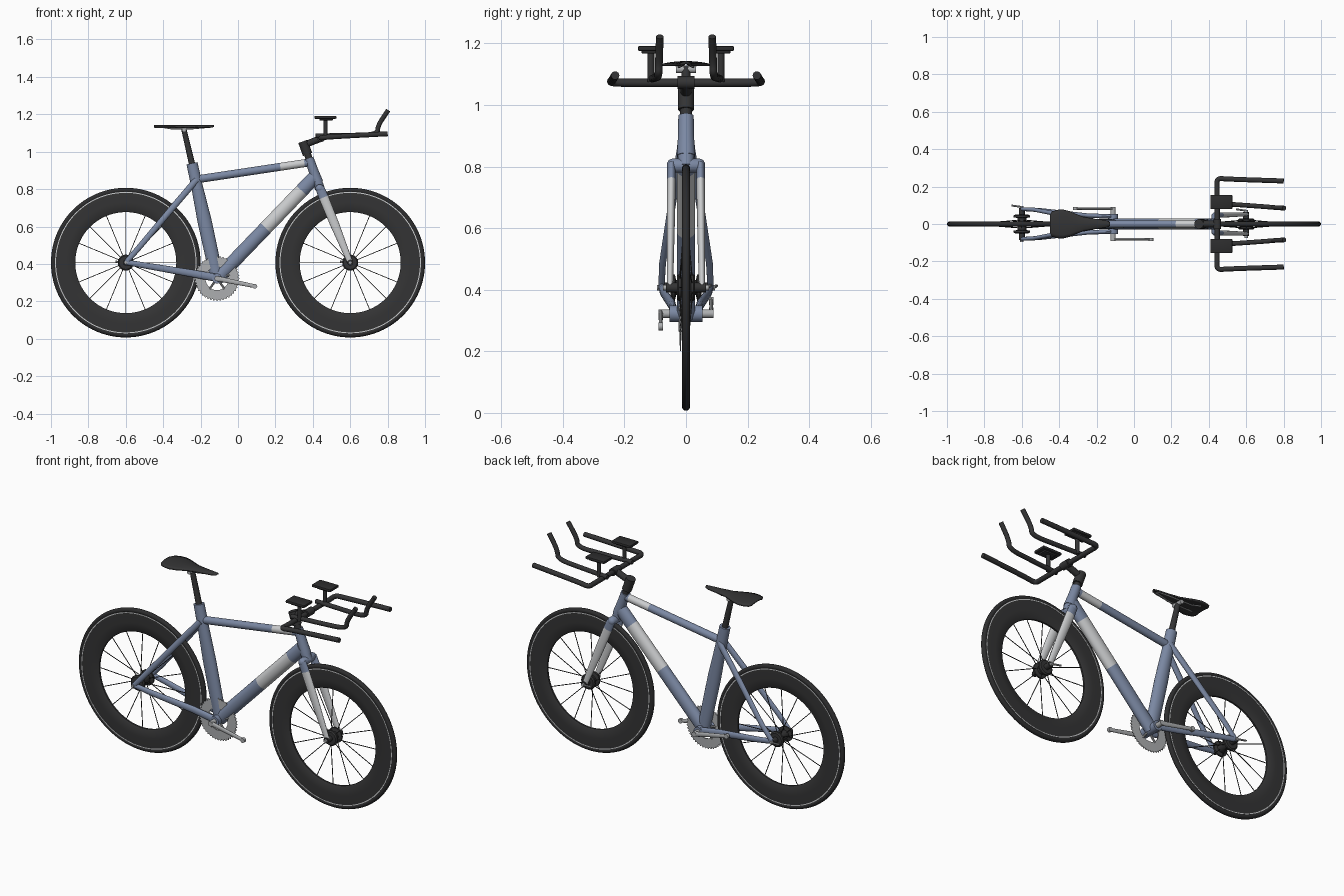
import bpy, bmesh, math
from mathutils import Vector

if "Cube" in bpy.data.objects:
    bpy.data.objects.remove(bpy.data.objects["Cube"])


def material(name, rgb):
    m = bpy.data.materials.new(name)
    m.diffuse_color = (*rgb, 1)
    m.use_nodes = True
    m.node_tree.nodes["Principled BSDF"].inputs["Base Color"].default_value = m.diffuse_color
    return m


BLUE = material("slate blue paint", (0.20, 0.25, 0.37))
WHITE = material("pale grey paint", (0.60, 0.61, 0.62))
SILVER = material("silver metal", (0.42, 0.43, 0.44))
BLACK = material("black rubber", (0.026, 0.026, 0.027))
DARK = material("dark carbon", (0.034, 0.034, 0.035))


def finish(name, bm, mats, angle=35):
    bmesh.ops.recalc_face_normals(bm, faces=bm.faces)
    me = bpy.data.meshes.new(name)
    bm.to_mesh(me)
    bm.free()
    for m in mats:
        me.materials.append(m)
    me.shade_smooth()
    me.set_sharp_from_angle(angle=math.radians(angle))
    ob = bpy.data.objects.new(name, me)
    bpy.context.collection.objects.link(ob)
    return ob


def tube(name, pts, mats, rule=None, n=16):
    """Sweep an ellipse along pts = [(x, y, z, lateral radius, other radius)]."""
    bm = bmesh.new()
    P = [Vector(p[:3]) for p in pts]
    side, rings = Vector((0, 1, 0)), []
    for i, p in enumerate(pts):
        t = (P[min(i + 1, len(P) - 1)] - P[max(i - 1, 0)]).normalized()
        if abs(side.dot(t)) > 0.98:
            side = Vector((1, 0, 0))
        side = (side - t * side.dot(t)).normalized()
        up = t.cross(side)
        a, b = p[3], p[-1]
        rings.append([bm.verts.new(P[i] + side * a * math.cos(k * math.tau / n)
                                   + up * b * math.sin(k * math.tau / n)) for k in range(n)])
    for i in range(len(rings) - 1):
        for k in range(n):
            j = (k + 1) % n
            f = bm.faces.new((rings[i][k], rings[i][j], rings[i + 1][j], rings[i + 1][k]))
            f.material_index = rule[i] if rule else 0
    bm.faces.new(rings[0])
    f = bm.faces.new(rings[-1])
    f.material_index = rule[-1] if rule else 0
    return finish(name, bm, mats)


def rod(name, a, b, r, mat, r2=None, n=16):
    return tube(name, [(*a, r), (*b, r2 or r)], [mat], n=n)


def along(a, b, t, *radii):
    return (*Vector(a).lerp(Vector(b), t), *radii)


def rounded(path, r, steps=3):
    """Round the corners of a path by cutting them repeatedly."""
    P = [Vector(p) for p in path]
    for _ in range(steps):
        Q = [P[0]]
        for a, b in zip(P, P[1:]):
            Q += [a.lerp(b, 0.25), a.lerp(b, 0.75)]
        P = Q + [P[-1]]
    return [(*p, r) for p in P]


def lathe(name, profile, centre, mat, n=96, tooth=0):
    """Spin a closed (radius, y) profile around the y axis."""
    bm = bmesh.new()
    top = max(r for r, _ in profile)
    rings = []
    for k in range(n):
        a = k * math.tau / n
        ring = []
        for r, y in profile:
            q = r - (tooth if r == top and k % 2 else 0)
            ring.append(bm.verts.new((centre[0] + q * math.cos(a), centre[1] + y,
                                      centre[2] + q * math.sin(a))))
        rings.append(ring)
    m = len(profile)
    for k in range(n):
        A, B = rings[k], rings[(k + 1) % n]
        for i in range(m):
            j = (i + 1) % m
            bm.faces.new((A[i], A[j], B[j], B[i]))
    return finish(name, bm, [mat])


def box(name, lo, hi, mat, bevel=0.004):
    bm = bmesh.new()
    bmesh.ops.create_cube(bm, size=1)
    for v in bm.verts:
        v.co = [(l + h) / 2 + c * (h - l) for l, h, c in zip(lo, hi, v.co)]
    bmesh.ops.bevel(bm, geom=bm.edges[:], offset=bevel, segments=2, affect='EDGES', profile=0.5)
    return finish(name, bm, [mat])


AZ = 0.407                       # axle height
BB = (-0.112, 0, 0.322)          # bottom bracket

# Wheels
for label, cx, hub in (("rear", -0.6, 0.05), ("front", 0.6, 0.03)):
    c = (cx, 0, AZ)
    ring = [(0.3865 + 0.0135 * math.cos(a), 0.0135 * math.sin(a))
            for a in (i * math.tau / 12 for i in range(12))]
    lathe(label + "_tyre", ring, c, BLACK)
    lathe(label + "_rim", [(0.270, -0.005), (0.277, -0.010), (0.32, -0.0135), (0.383, -0.011),
                           (0.383, 0.011), (0.32, 0.0135), (0.277, 0.010), (0.270, 0.005)], c, DARK)
    lathe(label + "_rim_band", [(0.373, -0.0125), (0.378, -0.0125),
                                (0.378, 0.0125), (0.373, 0.0125)], c, WHITE)
    tube(label + "_hub", [(cx, y, AZ, r) for y, r in (
        (-hub, 0.036), (-hub + 0.005, 0.043), (-hub + 0.014, 0.043), (-hub + 0.018, 0.024),
        (hub - 0.018, 0.024), (hub - 0.014, 0.043), (hub - 0.005, 0.043), (hub, 0.036))],
        [DARK], n=24)
    rod(label + "_axle", (cx, -hub - 0.035, AZ), (cx, hub + 0.035, AZ), 0.016, DARK)
    for k in range(16):
        a = k * math.tau / 16
        d = Vector((math.cos(a), 0, math.sin(a)))
        s = 0.02 if k % 2 else -0.02
        rod(f"{label}_spoke", Vector(c) + d * 0.03 + Vector((0, s, 0)),
            Vector(c) + d * 0.275, 0.0022, DARK, n=6)
    w = hub + 0.045
    rod(label + "_skewer", (cx, -w, AZ), (cx, w, AZ), 0.009, SILVER, n=12)
    rod(label + "_skewer_lever", (cx, w - 0.004, AZ), (cx - 0.055, w + 0.004, AZ + 0.006), 0.005,
        SILVER, n=8)

# Frame tubes
st_top = (-0.246, 0, 0.938)
tube("seat_tube", [along(BB, st_top, t, a, b) for t, a, b in (
    (0, 0.027, 0.036), (0.5, 0.027, 0.038), (0.8, 0.027, 0.031), (1, 0.026, 0.030))], [BLUE], n=24)
tt = (-0.215, 0, 0.853), (0.385, 0, 0.943)
tube("top_tube", [along(*tt, t, 0.020, 0.021) for t in (0, 0.735, 0.95, 1)],
     [BLUE, WHITE], (0, 1, 0), 24)
dt = BB, (0.408, 0, 0.862)
tube("down_tube", [along(*dt, t, 0.030, 0.037) for t in (0, 0.50, 0.87, 1)],
     [BLUE, WHITE], (0, 1, 0), 24)


def steer(z):                    # point on the steering axis
    return (0.38 + (0.963 - z) * 0.36, 0, z)


tube("head_tube", [(*steer(z), r) for z, r in (
    (0.835, 0.029), (0.85, 0.029), (0.90, 0.026), (0.965, 0.025))], [BLUE], n=24)
rod("bottom_bracket_shell", (BB[0], -0.053, BB[2]), (BB[0], 0.053, BB[2]), 0.027, BLUE, n=24)
for s in (1, -1):
    tube("seat_stay", [(-0.222, s * 0.018, 0.850, 0.013, 0.017), (-0.34, s * 0.04, 0.712, 0.013, 0.017),
                       (-0.53, s * 0.076, 0.487, 0.011, 0.015), (-0.6, s * 0.08, AZ, 0.010, 0.014)], [BLUE])
    tube("chain_stay", [(-0.112, s * 0.040, 0.325, 0.012, 0.021), (-0.25, s * 0.045, 0.350, 0.012, 0.020),
                        (-0.5, s * 0.074, 0.392, 0.011, 0.016), (-0.605, s * 0.08, 0.410, 0.010, 0.014)], [BLUE])

# Fork
rod("fork_steerer", steer(0.80), steer(0.84), 0.026, BLUE, n=24)
tube("fork_crown", [(0.437, y, 0.803, r, r) for y, r in (
    (-0.062, 0.008), (-0.056, 0.018), (-0.045, 0.023), (0.045, 0.023), (0.056, 0.018), (0.062, 0.008))],
    [BLUE], n=20)
for s in (1, -1):
    a, b = (0.437, s * 0.047, 0.808), (0.6, s * 0.052, AZ)
    tube("fork_leg", [along(a, b, t, u, v) for t, u, v in (
        (0, 0.014, 0.024), (0.13, 0.014, 0.026), (0.5, 0.013, 0.024), (1, 0.010, 0.015))],
        [BLUE, WHITE], (0, 1, 1), 20)

# Crankset
lathe("chainring", [(0.062, -0.021), (0.121, -0.020), (0.121, -0.016), (0.062, -0.015)],
      BB, SILVER, n=88, tooth=0.009)
for k in range(5):
    a = math.radians(90 + 72 * k)
    rod("chainring_arm", (BB[0], -0.018, BB[2]),
        (BB[0] + 0.07 * math.cos(a), -0.018, BB[2] + 0.07 * math.sin(a)), 0.006, SILVER, n=8)
rod("crank_axle", (BB[0], -0.09, BB[2]), (BB[0], 0.09, BB[2]), 0.014, SILVER)
for s, ex, ez in ((-1, 0.09, 0.281), (1, -0.314, 0.363)):
    y = s * 0.082
    tube("crank_arm", [(BB[0], y, BB[2], 0.007, 0.014), (ex, y, ez, 0.006, 0.010)], [SILVER])
    rod("crank_end", (ex, y - 0.008, ez), (ex, y + 0.008, ez), 0.013, SILVER)

# Seat post and saddle
rod("seat_post", (-0.240, 0, 0.91), (-0.290, 0, 1.122), 0.017, DARK, 0.014)
rod("saddle_clamp", (-0.288, -0.032, 1.116), (-0.288, 0.032, 1.116), 0.012, SILVER)
for s in (1, -1):
    tube("saddle_rail", [(-0.41, s * 0.035, 1.132, 0.004), (-0.36, s * 0.025, 1.124, 0.004),
                         (-0.24, s * 0.022, 1.124, 0.004), (-0.15, s * 0.006, 1.132, 0.004)], [SILVER], n=8)
bm = bmesh.new()
rows = []
for x, w in ((-0.450, 0.048), (-0.440, 0.066), (-0.41, 0.076), (-0.38, 0.078), (-0.345, 0.069),
             (-0.31, 0.054), (-0.27, 0.038), (-0.21, 0.028), (-0.15, 0.020), (-0.132, 0.014), (-0.127, 0.006)):
    rows.append([bm.verts.new((x, w * u, 1.143 - 0.009 * u * u)) for u in
                 (-1, -0.75, -0.4, 0, 0.4, 0.75, 1)])
for A, B in zip(rows, rows[1:]):
    for i in range(6):
        bm.faces.new((A[i], B[i], B[i + 1], A[i + 1]))
saddle = finish("saddle", bm, [DARK], 50)
mod = saddle.modifiers.new("thickness", 'SOLIDIFY')
mod.thickness = 0.008
mod.offset = -1

# Stem
rod("headset_spacer", steer(0.962), steer(1.03), 0.019, DARK, n=20)
rod("stem_collar", steer(0.985), steer(1.055), 0.026, DARK, n=20)
rod("stem", (0.352, 0, 1.035), (0.445, 0, 1.072), 0.018, DARK)
rod("bar_clamp", (0.445, -0.028, 1.073), (0.445, 0.028, 1.073), 0.021, DARK, n=20)

# Base bar, aero extensions and arm rests
for s in (1, -1):
    tube("base_bar", rounded([(0.445, 0, 1.072), (0.445, s * 0.19, 1.072), (0.442, s * 0.245, 1.074),
                              (0.50, s * 0.240, 1.080), (0.80, s * 0.230, 1.096)], 0.0135), [DARK])
    tube("aero_extension", rounded([(0.415, s * 0.112, 1.085), (0.60, s * 0.100, 1.088),
                                    (0.745, s * 0.089, 1.092), (0.748, s * 0.088, 1.14),
                                    (0.803, s * 0.085, 1.222)], 0.0125), [DARK])
    rod("arm_rest_post", (0.468, s * 0.114, 1.075), (0.468, s * 0.114, 1.178), 0.011, DARK)
    y0, y1 = sorted((s * 0.08, s * 0.156))
    box("arm_rest_bracket", (0.435, y0 + 0.012, 1.168), (0.508, y1 - 0.012, 1.178), DARK, 0.002)
    box("arm_rest_pad", (0.408, y0, 1.176), (0.526, y1, 1.191), BLACK)
